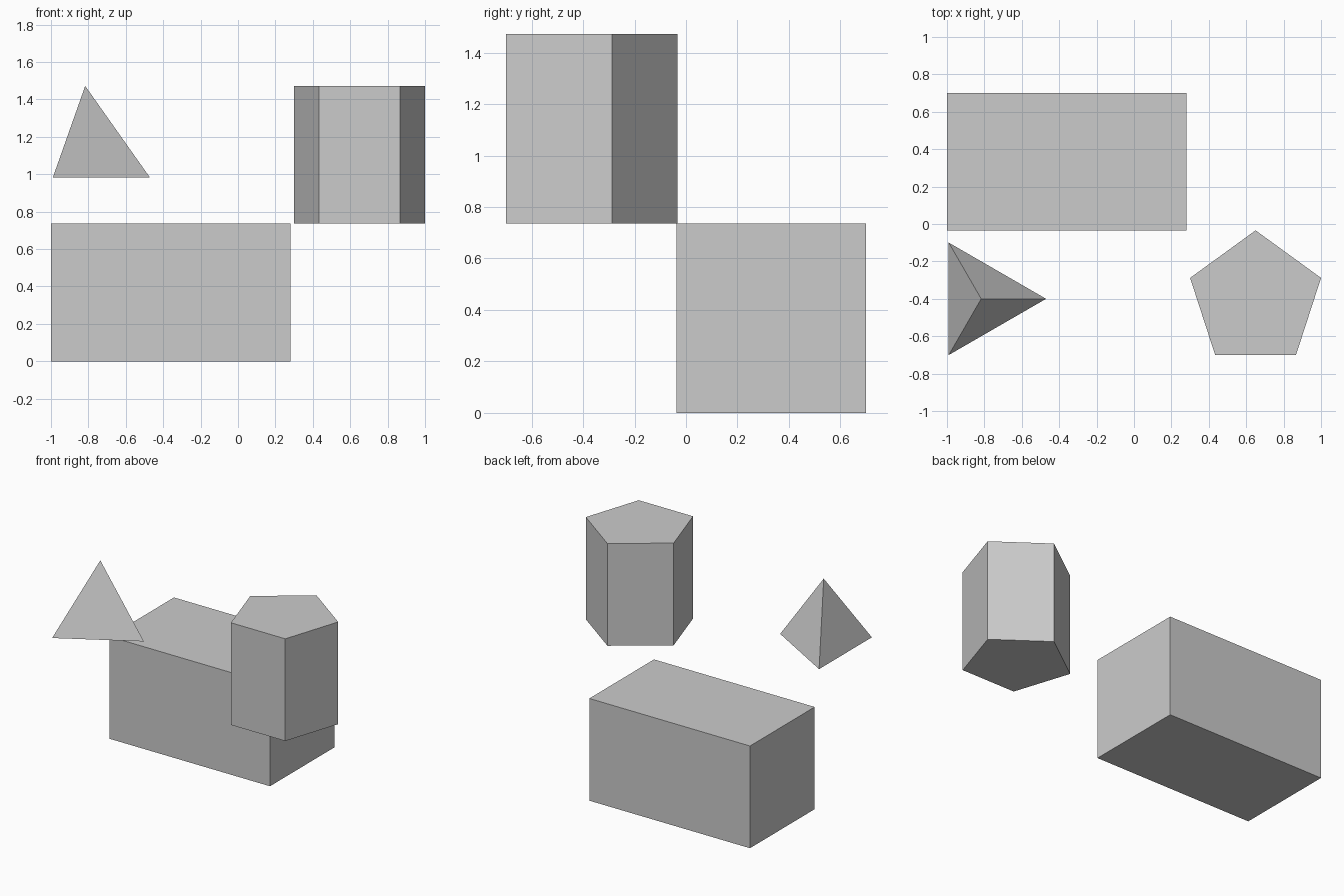
import bpy
import math

if "Cube" in bpy.data.objects:
    bpy.data.objects.remove(bpy.data.objects["Cube"])

U = 0.736  # shared height unit: block height, prism height


def solid(name, sides, r_bottom, r_top, height, base_centre, turn):
    """Flat-faced prism or pyramid with its first corner at angle `turn`."""
    x, y, z = base_centre
    bpy.ops.mesh.primitive_cone_add(vertices=sides, radius1=r_bottom, radius2=r_top,
                                    depth=height, location=(x, y, z + height / 2))
    ob = bpy.context.object
    ob.name = name
    # the primitive's first corner points along +y
    ob.rotation_euler.z = math.radians(turn - 90)
    return ob


# Long rectangular block on the ground
bpy.ops.mesh.primitive_cube_add(size=1, location=(-0.36, 0.332, U / 2))
block = bpy.context.object
block.name = "block"
block.scale = (1.28, U, U)

# Upright pentagonal prism, one edge pointing to the back
solid("pentagonal_prism", 5, U / 2, U / 2, U, (0.65, -0.402, U), 90)

# Regular tetrahedron, circumscribed radius U/2, one base corner pointing right
R = U / 2
solid("tetrahedron", 3, R * math.sqrt(8) / 3, 0, R * 4 / 3,
      (-0.817, -0.4, 2 * U - R * 4 / 3), 0)
